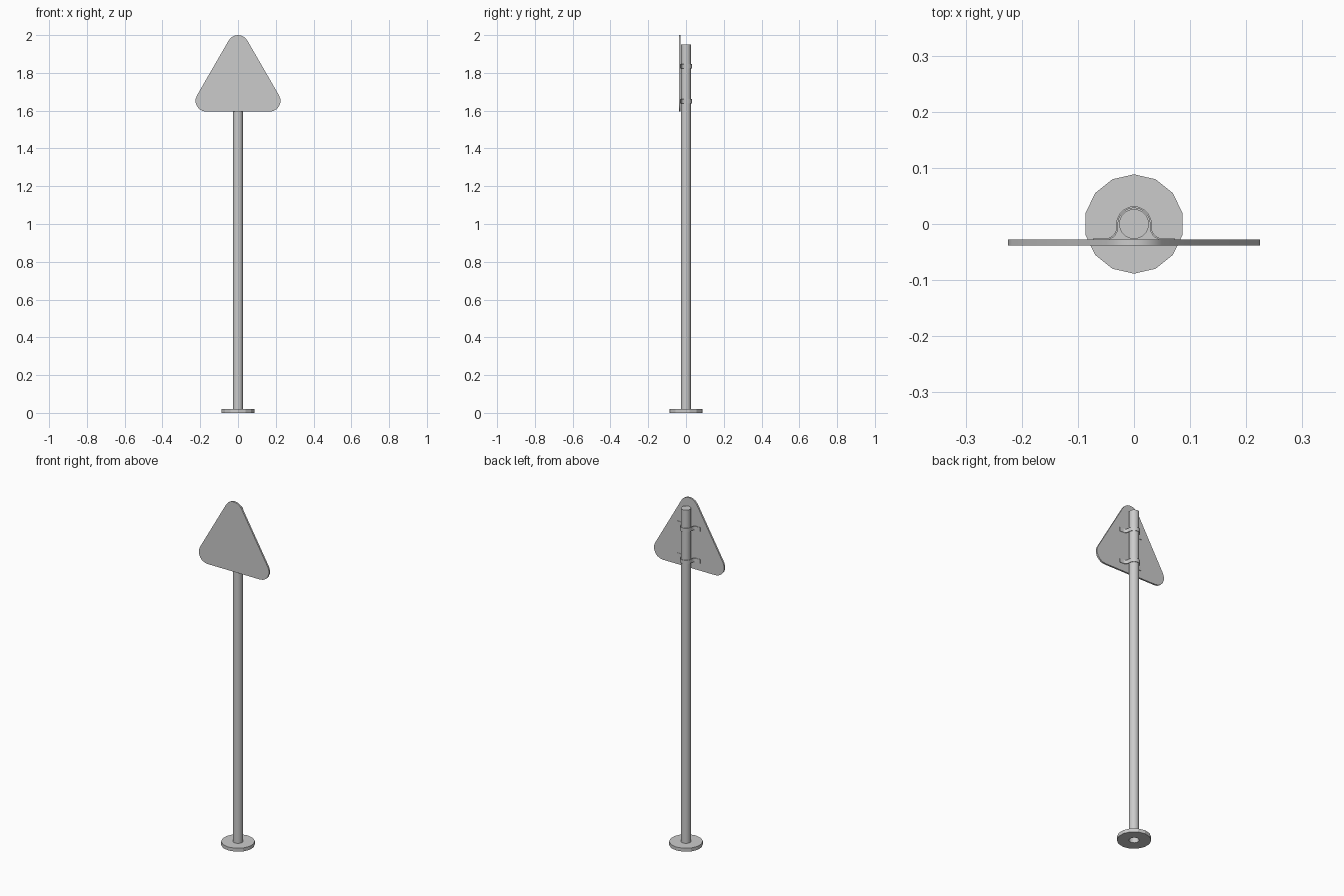
import bpy, bmesh, math
from math import sin, cos, pi, radians

if "Cube" in bpy.data.objects:
    bpy.data.objects.remove(bpy.data.objects["Cube"])


def finish(name, bm, smooth=None):
    bmesh.ops.recalc_face_normals(bm, faces=bm.faces)
    me = bpy.data.meshes.new(name)
    bm.to_mesh(me)
    bm.free()
    ob = bpy.data.objects.new(name, me)
    bpy.context.collection.objects.link(ob)
    if smooth:
        bpy.ops.object.select_all(action='DESELECT')
        ob.select_set(True)
        bpy.context.view_layer.objects.active = ob
        bpy.ops.object.shade_smooth_by_angle(angle=radians(smooth))
    return ob


def extrude_outline(name, pts, vec, smooth=None):
    bm = bmesh.new()
    face = bm.faces.new([bm.verts.new(p) for p in pts])
    res = bmesh.ops.extrude_face_region(bm, geom=[face], use_keep_orig=True)
    verts = [g for g in res['geom'] if isinstance(g, bmesh.types.BMVert)]
    bmesh.ops.translate(bm, verts=verts, vec=vec)
    return finish(name, bm, smooth)


def arc(cx, cy, r, a0, a1, n):
    return [(cx + r * cos(radians(a0 + (a1 - a0) * i / n)),
             cy + r * sin(radians(a0 + (a1 - a0) * i / n))) for i in range(n + 1)]


def lathe(name, profile, sides, closed, smooth=None):
    bm = bmesh.new()
    rings = [[bm.verts.new((r * sin(2 * pi * i / sides), r * cos(2 * pi * i / sides), z))
              for i in range(sides)] for r, z in profile]
    pairs = list(zip(rings, rings[1:] + rings[:1])) if closed else list(zip(rings, rings[1:]))
    for a, b in pairs:
        for i in range(sides):
            j = (i + 1) % sides
            bm.faces.new((a[i], a[j], b[j], b[i]))
    if not closed:
        bm.faces.new(rings[-1])
    return finish(name, bm, smooth)


# Post: tube open at the ground, capped at the top
R = 0.0265
lathe("post", [(R, 0), (R, 1.95)], 28, False, 30)

# Base: low-sided collar around the post
lathe("base_plate", [(R, 0), (0.0885, 0), (0.0885, 0.02), (R, 0.02)], 14, True)

# Sign plate: rounded triangle
r, a = 0.057, 0.168
tri = (arc(a, 1.595 + r, r, -90, 30, 6) + arc(0, 2.0 - r, r, 30, 150, 6)
       + arc(-a, 1.595 + r, r, 150, 270, 6))
extrude_outline("sign_plate", [(x, -0.028, z) for x, z in tri], (0, -0.01, 0), 30)

# Clamps: thin strap round the post, flaring into flat flanges on the plate
t, f = 0.003, 0.022
inner, outer = 0.0285, 0.0285 + t
back = -0.0285


def strap(rad, fillet, y):
    right = [(0.073, y)] + arc(rad + fillet, y + fillet, fillet, 270, 180, 5)
    top = arc(0, 0, rad, 0, 180, 14)
    return right + top + [(-x, yy) for x, yy in reversed(right)]


clamp = strap(outer, f - t, back + t) + strap(inner, f, back)[::-1]
for name, z in (("lower_clamp", 1.65), ("upper_clamp", 1.835)):
    extrude_outline(name, [(x, y, z - 0.011) for x, y in clamp], (0, 0, 0.022), 30)
